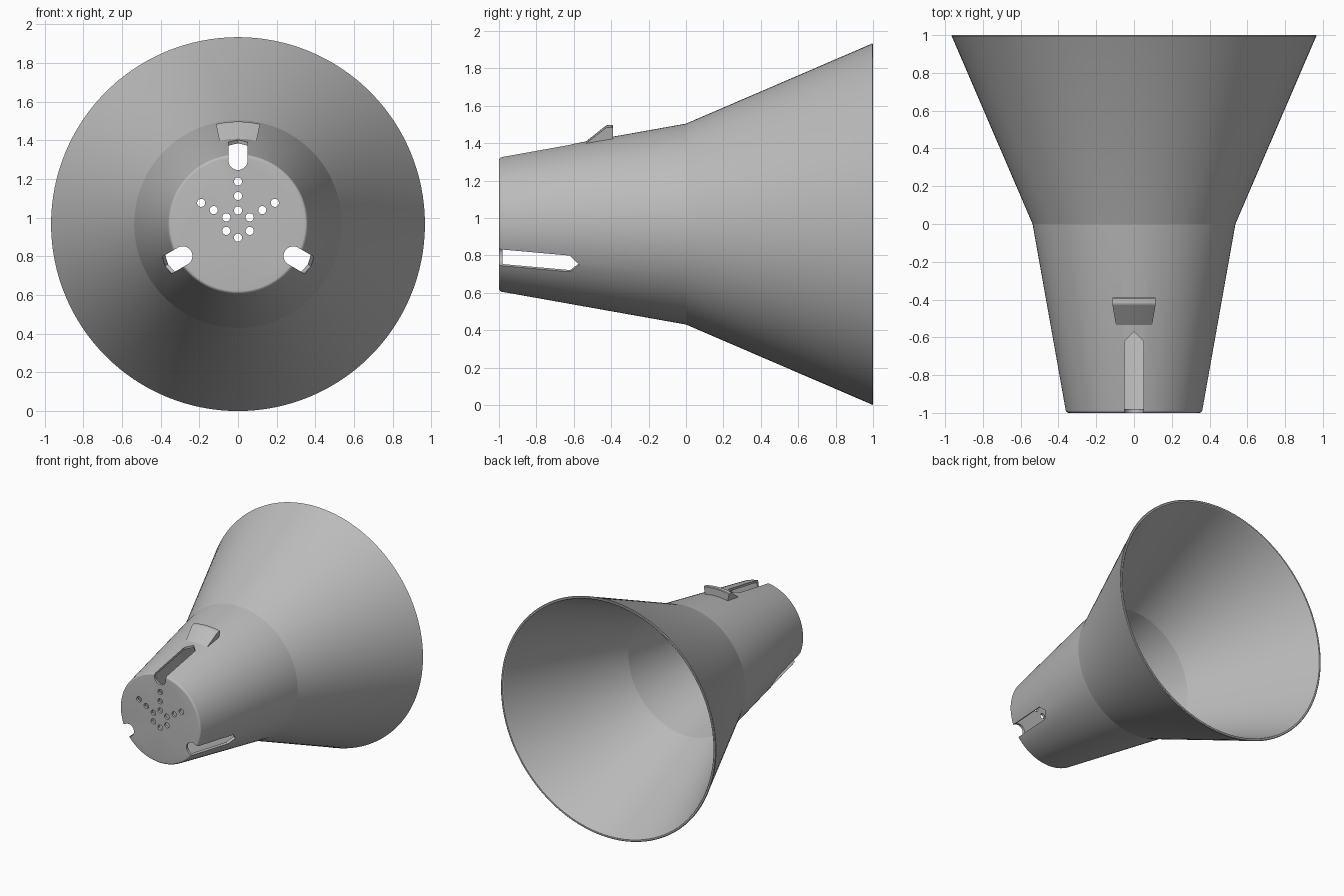
import bpy, bmesh, math
from mathutils import Matrix, Vector

cube = bpy.data.objects.get("Cube")
if cube:
    bpy.data.objects.remove(cube, do_unlink=True)

AXIS_Z = 0.967   # height of the funnel axis
WALL = 0.02
SEGS = 128

grey = bpy.data.materials.new("plain grey")
grey.use_nodes = True
GREY = (0.5, 0.5, 0.5, 1)
grey.diffuse_color = GREY
grey.node_tree.nodes["Principled BSDF"].inputs["Base Color"].default_value = GREY


def make_object(name, bm):
    bmesh.ops.recalc_face_normals(bm, faces=bm.faces)
    mesh = bpy.data.meshes.new(name)
    bm.to_mesh(mesh)
    bm.free()
    mesh.materials.append(grey)
    obj = bpy.data.objects.new(name, mesh)
    bpy.context.collection.objects.link(obj)
    obj.location.z = AXIS_Z
    return obj


def smooth(obj, angle):
    bpy.ops.object.select_all(action='DESELECT')
    obj.select_set(True)
    bpy.context.view_layer.objects.active = obj
    bpy.ops.object.shade_smooth_by_angle(angle=math.radians(angle))


def ring(bm, y, r, angles):
    return [bm.verts.new((r * math.cos(a), y, r * math.sin(a))) for a in angles]


def bridge(bm, a, b):
    n = len(a)
    for i in range(n):
        j = (i + 1) % n
        bm.faces.new((a[i], a[j], b[j], b[i]))


# Funnel shell: (y, radius) profile swept about the y axis, capped front plate
fillet = 0.018
profile = [(-1 + fillet * (1 - math.sin(t)), 0.362 - fillet * (1 - math.cos(t)))
           for t in [math.radians(90 - 16 * k) for k in range(6)]]
profile += [(0, 0.537), (0.99, 0.963), (0.996, 0.967), (1, 0.962), (1, 0.95),
            (0.994, 0.944), (0, 0.537 - WALL), (-1 + WALL, 0.365 - WALL)]
bm = bmesh.new()
full = [math.tau * i / SEGS for i in range(SEGS)]
rings = [ring(bm, y, r, full) for y, r in profile]
for a, b in zip(rings, rings[1:]):
    bridge(bm, a, b)
bm.faces.new(rings[0])
bm.faces.new(rings[-1])
shell = make_object("funnel_shell", bm)

# Cutter: three round-bottomed slots with pointed ends, and the plate holes
bm = bmesh.new()
HALF, SLOT_R, TIP_Y, STEPS = 0.05, 0.33, -0.57, 16
outline = [(0, 0.7), (-HALF, 0.7)]
outline += [(-HALF * math.cos(math.pi * k / STEPS),
             SLOT_R - HALF * math.sin(math.pi * k / STEPS)) for k in range(STEPS + 1)]
outline += [(HALF, 0.7)]
mid = 2 + STEPS // 2
for turn in (0, 120, 240):
    rot = Matrix.Rotation(math.radians(turn), 3, 'Y')
    front = [bm.verts.new(rot @ Vector((x, -1.1, z))) for x, z in outline]
    back = [bm.verts.new(rot @ Vector((x, TIP_Y - abs(x), z))) for x, z in outline]
    bridge(bm, front, back)
    bm.faces.new(front)
    bm.faces.new(back[:mid + 1])
    bm.faces.new(back[mid:] + back[:1])

holes = [(0.07, 30 + 60 * k) for k in range(6)]
holes += [(r, a) for r in (0.145, 0.22) for a in (30, 90, 150)]
for r, a in holes:
    cx, cz = r * math.cos(math.radians(a)), r * math.sin(math.radians(a))
    ends = []
    for y in (-1.1, -0.9):
        loop = ring(bm, y, 0.021, [math.tau * k / 24 for k in range(24)])
        for v in loop:
            v.co += Vector((cx, 0, cz))
        bm.faces.new(loop)
        ends.append(loop)
    bridge(bm, *ends)
cutter = make_object("slot_and_hole_cutter", bm)
cutter.hide_render = True

cut = shell.modifiers.new("openings", 'BOOLEAN')
cut.operation = 'DIFFERENCE'
cut.solver = 'EXACT'
cut.object = cutter
bpy.context.view_layer.objects.active = shell
bpy.ops.object.modifier_apply(modifier=cut.name)
bpy.data.objects.remove(cutter, do_unlink=True)
smooth(shell, 11)

# Wedge-shaped catch above the top slot, curved around the axis
bm = bmesh.new()
arc = [math.radians(90 + 12.5 * (k / 6 - 1)) for k in range(13)]
wedge = [(-0.54, 0.438), (-0.43, 0.525), (-0.42, 0.53), (-0.395, 0.53),
         (-0.39, 0.525), (-0.39, 0.455)]
rows = [ring(bm, y, r, arc) for y, r in wedge]
for a, b in zip(rows, rows[1:] + rows[:1]):
    for i in range(len(arc) - 1):
        bm.faces.new((a[i], a[i + 1], b[i + 1], b[i]))
bm.faces.new([row[0] for row in rows])
bm.faces.new([row[-1] for row in rows])
smooth(make_object("top_catch", bm), 11)
